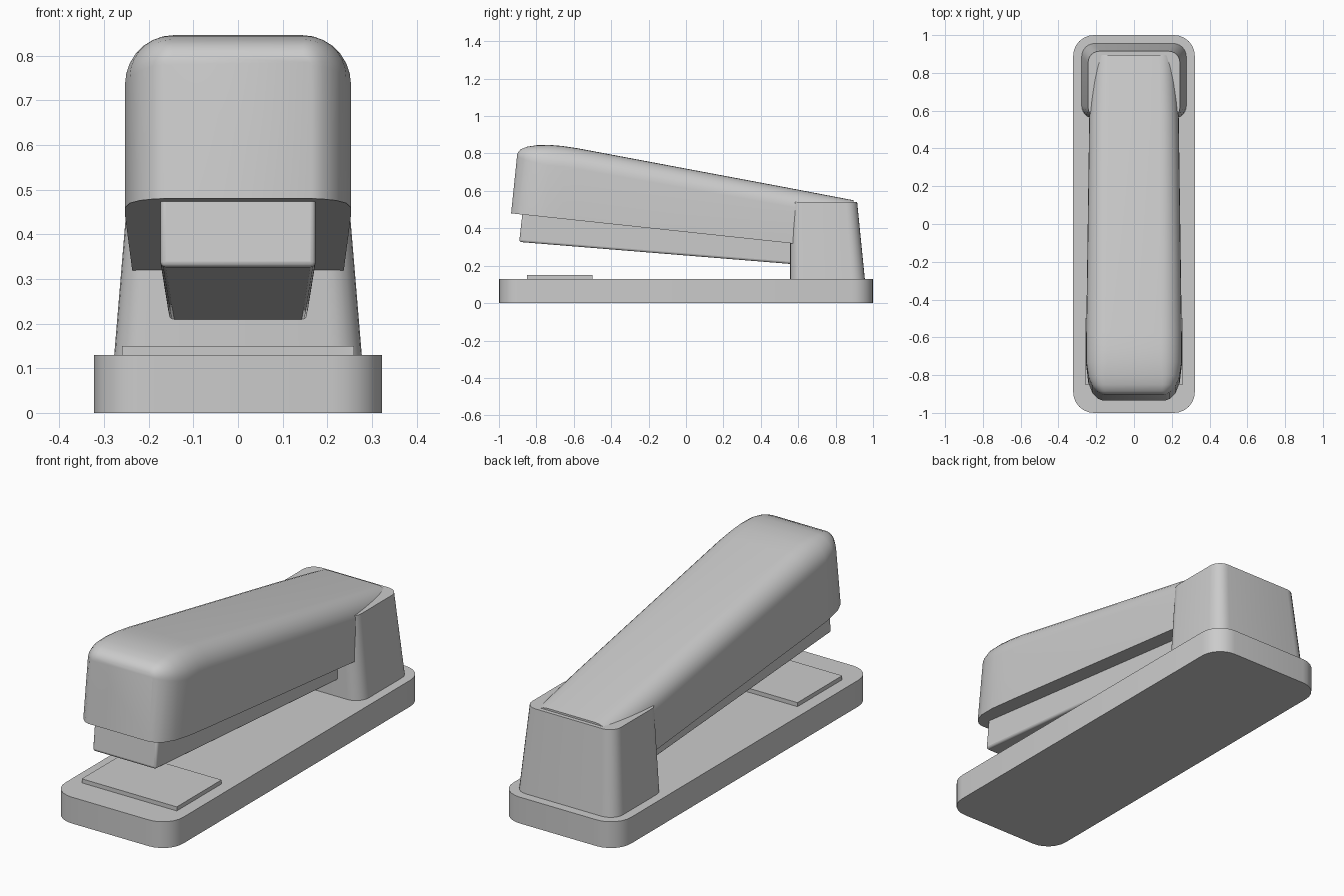
import bpy, bmesh, math

cube = bpy.data.objects.get("Cube")
if cube:
    bpy.data.objects.remove(cube, do_unlink=True)

grey = bpy.data.materials.new("plain_grey")
grey.use_nodes = True
colour = (0.6, 0.6, 0.6, 1)
grey.diffuse_color = colour
grey.node_tree.nodes["Principled BSDF"].inputs["Base Color"].default_value = colour


def loft(name, rings, smooth=True, bevel=0):
    """Skin a closed solid through rings that share a point count."""
    bm = bmesh.new()
    rows = [[bm.verts.new(p) for p in ring] for ring in rings]
    n = len(rows[0])
    for a, b in zip(rows, rows[1:]):
        for i in range(n):
            j = (i + 1) % n
            bm.faces.new((a[i], a[j], b[j], b[i]))
    bm.faces.new(rows[0][::-1])
    bm.faces.new(rows[-1])
    bmesh.ops.recalc_face_normals(bm, faces=bm.faces)
    mesh = bpy.data.meshes.new(name)
    bm.to_mesh(mesh)
    bm.free()
    mesh.materials.append(grey)
    obj = bpy.data.objects.new(name, mesh)
    bpy.context.collection.objects.link(obj)
    if bevel:
        mod = obj.modifiers.new("soft_edges", "BEVEL")
        mod.width, mod.segments = bevel, 3
    if smooth:
        bpy.ops.object.select_all(action="DESELECT")
        obj.select_set(True)
        bpy.context.view_layer.objects.active = obj
        bpy.ops.object.shade_smooth_by_angle(angle=math.radians(32))
    return obj


def rounded_rect(hw, y0, y1, z, r, steps=6):
    """Horizontal rounded rectangle, centred on x."""
    pts = []
    centres = ((hw - r, y1 - r), (r - hw, y1 - r), (r - hw, y0 + r), (hw - r, y0 + r))
    for q, (cx, cy) in enumerate(centres):
        for k in range(steps + 1):
            a = math.pi / 2 * (q + k / steps)
            pts.append((cx + r * math.cos(a), cy + r * math.sin(a), z))
    return pts


def arm_section(yb, yt, zb, zt, w, r, steps=7):
    """Upright section with a flat bottom and rounded top corners."""
    half = [(w, zb)]
    for k in range(steps + 1):
        a = math.pi / 2 * k / steps
        half.append((w - r + r * math.cos(a), zt - r + r * math.sin(a)))
    outline = half + [(-x, z) for x, z in reversed(half)]
    return [(x, yb + (yt - yb) * (z - zb) / (zt - zb), z) for x, z in outline]


# Base slab and the anvil plate on it
loft("base", [rounded_rect(0.322, -1, 1, z, 0.11) for z in (0, 0.13)])
loft("anvil_plate",
     [[(-0.26, -0.85, z), (0.26, -0.85, z), (0.26, -0.5, z), (-0.26, -0.5, z)]
      for z in (0.12, 0.15)], smooth=False)

# Tapered hinge housing
loft("hinge_housing", [rounded_rect(0.278, 0.557, 0.957, 0.12, 0.07),
                       rounded_rect(0.243, 0.557, 0.915, 0.541, 0.06)])

# Top arm: bottom y, top y, top z, half width, corner radius
stations = [
    (-0.935, -0.902, 0.80, 0.165, 0.02),
    (-0.925, -0.885, 0.822, 0.19, 0.045),
    (-0.895, -0.85, 0.836, 0.22, 0.07),
    (-0.84, -0.80, 0.844, 0.242, 0.092),
    (-0.75, -0.73, 0.846, 0.253, 0.11),
    (-0.66, -0.66, 0.84, 0.253, 0.11),
    (-0.58, -0.58, 0.828, 0.253, 0.11),
    (0.56, 0.56, 0.614, 0.237, 0.10),
    (0.895, 0.895, 0.55, 0.222, 0.09),
]
loft("top_arm", [arm_section(yb, yt, 0.48 - 0.107 * (yb + 0.935), zt, w, r)
                 for yb, yt, zt, w, r in stations])

# Staple magazine under the arm: front ring then rear ring
loft("staple_magazine",
     [[(-w, yb, zb), (w, yb, zb), (w, yt, zt), (-w, yt, zt)]
      for w, yb, zb, yt, zt in ((0.174, -0.892, 0.327, -0.87, 0.52),
                                (0.153, 0.7, 0.198, 0.7, 0.36))],
     bevel=0.012)
